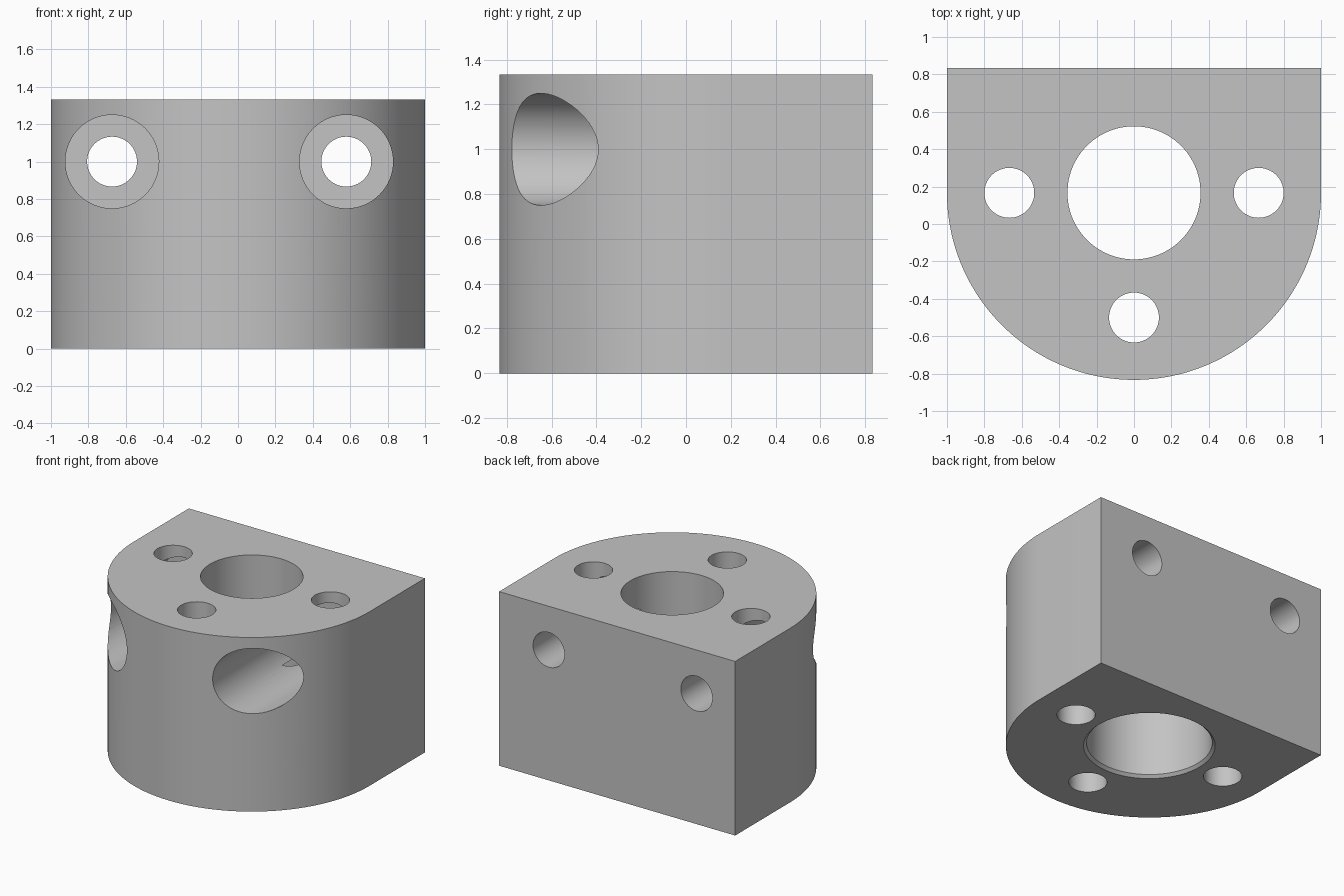
import bpy
import bmesh
import math
from mathutils import Matrix

old = bpy.data.objects.get("Cube")
if old:
    bpy.data.objects.remove(old, do_unlink=True)

U = 1 / 12          # design unit
SIDES = 96
HALF_PI = math.pi / 2

grey = bpy.data.materials.new("light_grey")
grey.use_nodes = True
colour = (0.55, 0.55, 0.55, 1)
grey.diffuse_color = colour
grey.node_tree.nodes["Principled BSDF"].inputs["Base Color"].default_value = colour


def make_object(name, bm):
    bmesh.ops.recalc_face_normals(bm, faces=bm.faces[:])
    mesh = bpy.data.meshes.new(name)
    bm.to_mesh(mesh)
    bm.free()
    mesh.materials.append(grey)
    obj = bpy.data.objects.new(name, mesh)
    bpy.context.collection.objects.link(obj)
    return obj


def stepped_bore(name, profile, matrix, sides=SIDES):
    """Closed solid of rings (radius, height) along local z."""
    bm = bmesh.new()
    rings = []
    for r, h in profile:
        angles = [math.tau * i / sides for i in range(sides)]
        rings.append([bm.verts.new((r * U * math.cos(a), r * U * math.sin(a), h * U))
                      for a in angles])
    for low, high in zip(rings, rings[1:]):
        for i in range(sides):
            j = (i + 1) % sides
            bm.faces.new((low[i], low[j], high[j], high[i]))
    bm.faces.new(rings[0])
    bm.faces.new(rings[-1])
    bm.transform(matrix)
    obj = make_object(name, bm)
    obj.hide_render = True
    return obj


# Block: half-round front, square back
bm = bmesh.new()
outline = [(12, 10), (-12, 10)]
for i in range(SIDES + 1):
    a = math.pi + math.pi * i / SIDES
    outline.append((12 * math.cos(a), 2 + 12 * math.sin(a)))
base = bm.faces.new([bm.verts.new((x * U, y * U, 0)) for x, y in outline])
top = bmesh.ops.extrude_face_region(bm, geom=[base])
bmesh.ops.translate(bm, vec=(0, 0, 16 * U),
                    verts=[v for v in top["geom"] if isinstance(v, bmesh.types.BMVert)])
block = make_object("mounting_block", bm)

# Centre bore: chamfered mouth below, wide seat, narrower top opening
cutters = [stepped_bore("centre_bore",
                        [(5.75, -0.25), (5.25, 0.25), (5.25, 10), (4.27, 10), (4.27, 17)],
                        Matrix.Translation((0, 2 * U, 0)))]

# Vertical bolt holes
for x, y in ((-8, 2), (8, 2), (0, -6)):
    cutters.append(stepped_bore("bolt_hole", [(1.6, -1), (1.6, 17)],
                                Matrix.Translation((x * U, y * U, 0)), 64))

# Horizontal screw holes, counterbored from the front
for x in (-8.08, 6.95):
    place = Matrix.Translation((x * U, 0, 12 * U)) @ Matrix.Rotation(-HALF_PI, 4, "X")
    cutters.append(stepped_bore("screw_hole", [(3, -13), (3, 5), (1.6, 5), (1.6, 11)],
                                place, 64))

for cutter in cutters:
    cut = block.modifiers.new("cut", "BOOLEAN")
    cut.operation = "DIFFERENCE"
    cut.solver = "EXACT"
    cut.object = cutter

# Bake the cuts and discard the cutters
bpy.context.view_layer.update()
depsgraph = bpy.context.evaluated_depsgraph_get()
result = bpy.data.meshes.new_from_object(block.evaluated_get(depsgraph))
block.modifiers.clear()
block.data = result
for cutter in cutters:
    bpy.data.objects.remove(cutter, do_unlink=True)

bpy.ops.object.select_all(action="DESELECT")
block.select_set(True)
bpy.context.view_layer.objects.active = block
bpy.ops.object.shade_smooth_by_angle(angle=math.radians(30))
